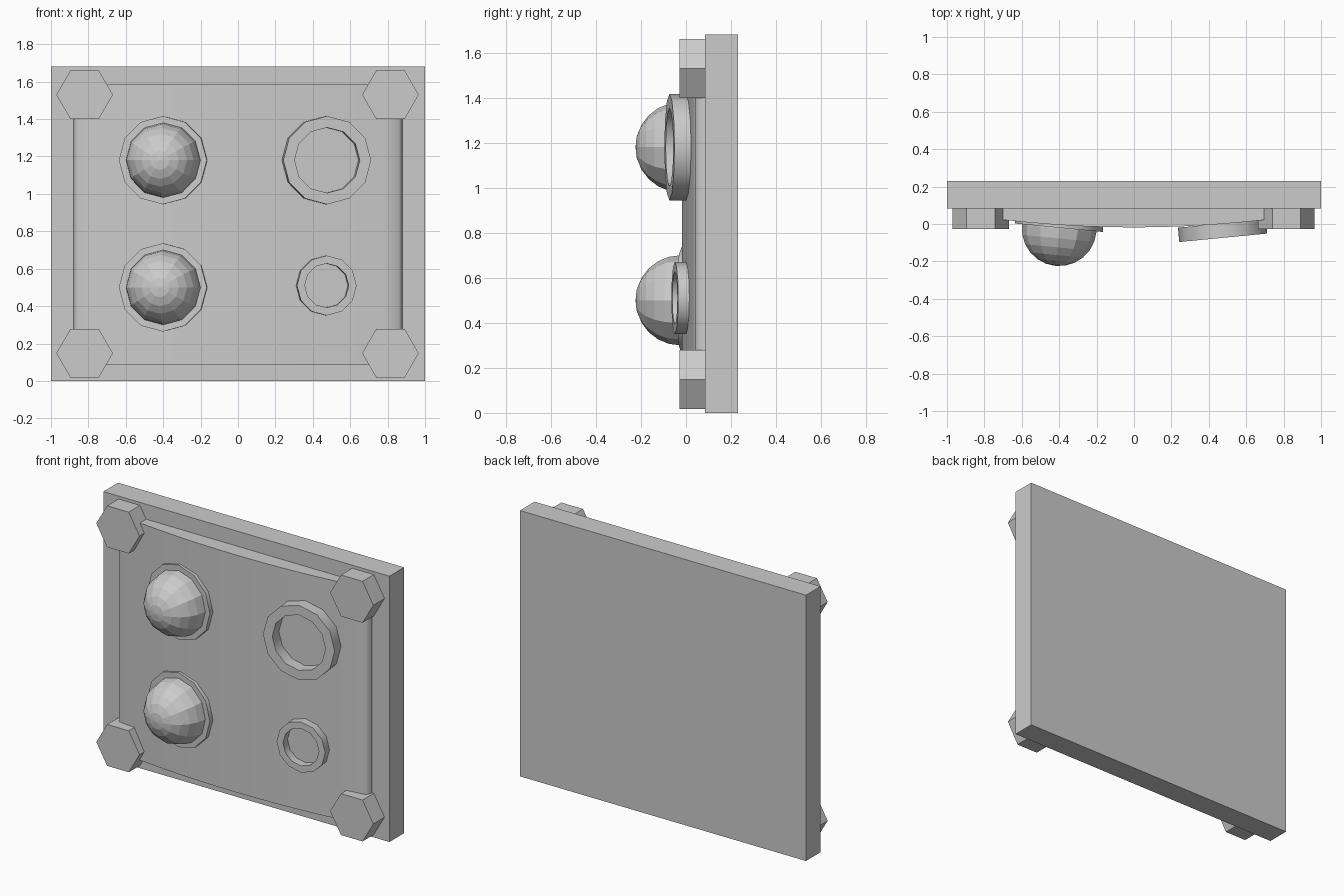
import bpy, bmesh
from math import sin, cos, pi, radians
from mathutils import Matrix, Vector

cube = bpy.data.objects.get("Cube")
if cube:
    bpy.data.objects.remove(cube, do_unlink=True)

# One plain grey for everything
GREY = (0.6, 0.6, 0.6, 1)
grey = bpy.data.materials.new("plain grey")
grey.use_nodes = True
grey.diffuse_color = GREY
grey.node_tree.nodes["Principled BSDF"].inputs["Base Color"].default_value = GREY


def finish(name, bm, smooth=None):
    bmesh.ops.recalc_face_normals(bm, faces=bm.faces[:])
    mesh = bpy.data.meshes.new(name)
    bm.to_mesh(mesh)
    bm.free()
    mesh.materials.append(grey)
    obj = bpy.data.objects.new(name, mesh)
    bpy.context.collection.objects.link(obj)
    if smooth:
        bpy.ops.object.select_all(action='DESELECT')
        obj.select_set(True)
        bpy.context.view_layer.objects.active = obj
        bpy.ops.object.shade_smooth_by_angle(angle=radians(smooth))
    return obj


def lathe(name, profile, sides, centre, tilt=0, ring=False, smooth=None):
    """Turn (radius, forward) points around the forward (-y) axis."""
    bm = bmesh.new()
    loops = [[bm.verts.new((r * cos(2 * pi * i / sides), -h, r * sin(2 * pi * i / sides)))
              for i in range(sides)] for r, h in profile]
    pairs = list(zip(loops, loops[1:]))
    if ring:
        pairs.append((loops[-1], loops[0]))
    else:
        bm.faces.new(loops[0])
        bm.faces.new(loops[-1])
    for a, b in pairs:
        for i in range(sides):
            j = (i + 1) % sides
            bm.faces.new((a[i], a[j], b[j], b[i]))
    bmesh.ops.remove_doubles(bm, verts=bm.verts[:], dist=0.0005)
    bm.transform(Matrix.Translation(centre) @ Matrix.Rotation(radians(tilt), 4, 'Z'))
    return finish(name, bm, smooth)


# Back plate
bm = bmesh.new()
bmesh.ops.create_cube(bm, size=1)
bm.transform(Matrix.Translation((0, 0.157, 0.84)) @ Matrix.Diagonal((2, 0.146, 1.68, 1)))
finish("back_plate", bm)

# Bowed front panel, its outline extruded upwards
half = [(0.88, 0.088), (0.875, 0.06)]
half += [(x, -0.018 + 0.082 * x * x) for x in (0.86, 0.78, 0.7, 0.55, 0.4, 0.27, 0.13)]
outline = half + [(0, -0.018)] + [(-x, y) for x, y in reversed(half)]
bm = bmesh.new()
base = bm.faces.new([bm.verts.new((x, y, 0.085)) for x, y in outline])
top = bmesh.ops.extrude_face_region(bm, geom=[base], use_keep_orig=True)
bmesh.ops.translate(bm, vec=Vector((0, 0, 1.5)),
                    verts=[v for v in top["geom"] if isinstance(v, bmesh.types.BMVert)])
finish("bowed_panel", bm, 60)

# Hexagonal corner bolts
for side, x in (("right", -0.82), ("left", 0.815)):
    for level, z in (("lower", 0.148), ("upper", 1.53)):
        lathe(f"{level}_{side}_bolt", [(0.151, 0), (0.151, 0.118)], 6, (x, 0.09, z))

# Domes in shallow collars
for level, z in (("lower", 0.5), ("upper", 1.18)):
    lathe(f"{level}_dome_collar", [(0.236, -0.03), (0.236, 0.02)], 12,
          (-0.4, 0, z), -5.5, smooth=35)
    arc = [(0.2, -0.025)]
    arc += [(0.2 * cos(pi * k / 12), 0.2 * sin(pi * k / 12)) for k in range(7)]
    lathe(f"{level}_dome", arc, 12, (-0.4, -0.025, z), -5.5)

# Open rings
for name, outer, inner, front, z in (("large_ring", 0.236, 0.175, 0.074, 1.18),
                                     ("small_ring", 0.16, 0.118, 0.05, 0.51)):
    lathe(name, [(outer, -0.003), (outer, front), (inner, front), (inner, -0.003)], 12,
          (0.47, 0, z), 5.5, ring=True, smooth=35)
